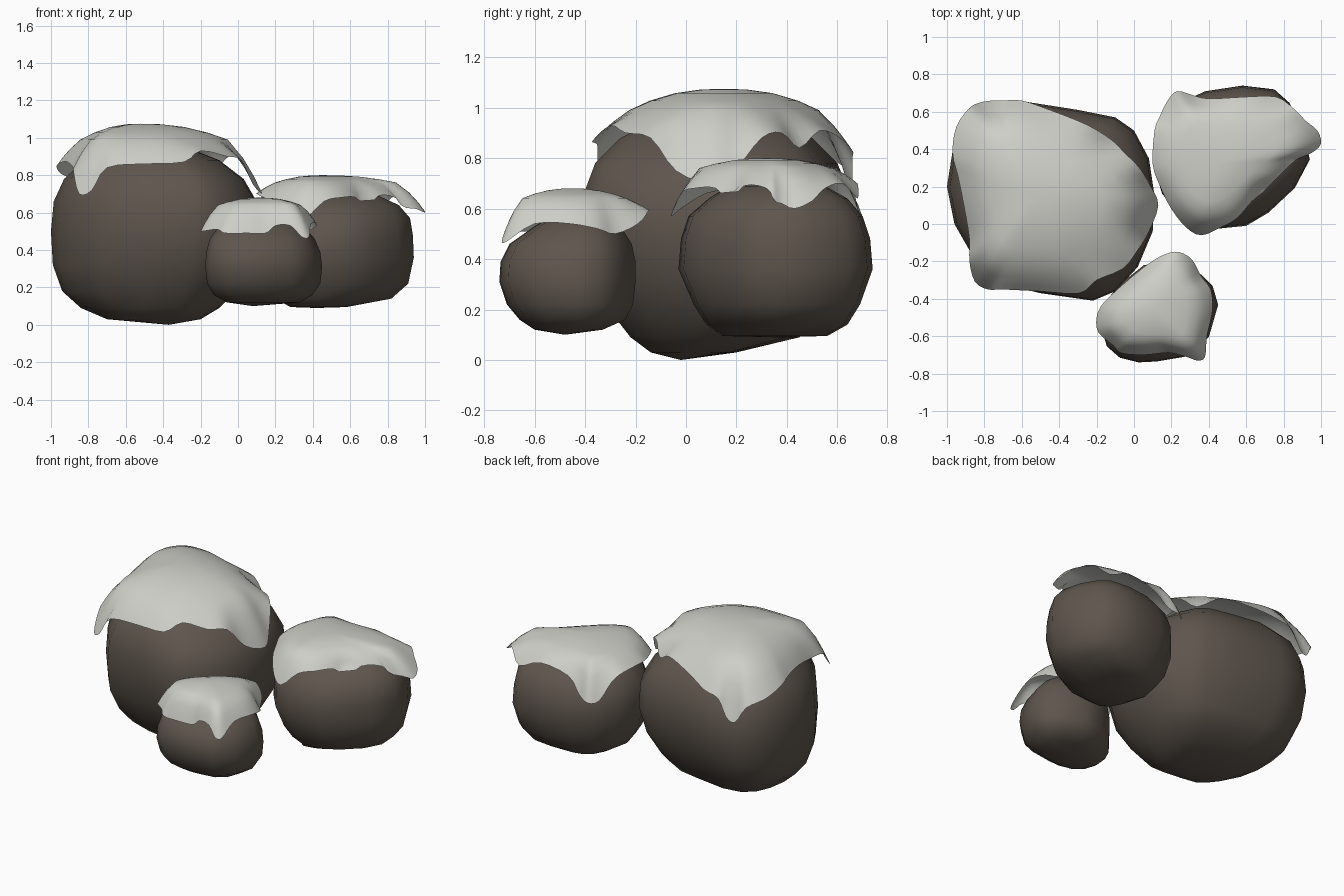
import bpy, bmesh
from mathutils import Vector
from mathutils.bvhtree import BVHTree


def material(name, rgb):
    m = bpy.data.materials.new(name)
    m.diffuse_color = (*rgb, 1)
    return m


STONE = material("brown stone", (0.113, 0.092, 0.074))
SNOW = material("pale snow", (0.62, 0.62, 0.58))


def loft(name, rings, top, bottom, mat):
    """Skin closed rings from bottom to top; optional centre points close the ends."""
    bm = bmesh.new()
    vs = [[bm.verts.new(p) for p in r] for r in rings]
    n = len(vs[0])
    for a, b in zip(vs, vs[1:]):
        for i in range(n):
            j = (i + 1) % n
            bm.faces.new((a[i], a[j], b[j], b[i]))
    t = bm.verts.new(top)
    for i in range(n):
        bm.faces.new((vs[-1][i], vs[-1][(i + 1) % n], t))
    if bottom:
        b = bm.verts.new(bottom)
        for i in range(n):
            bm.faces.new((vs[0][(i + 1) % n], vs[0][i], b))
    tree = BVHTree.FromBMesh(bm)
    me = bpy.data.meshes.new(name)
    bm.to_mesh(me)
    bm.free()
    me.materials.append(mat)
    for p in me.polygons:
        p.use_smooth = True
    bpy.context.collection.objects.link(bpy.data.objects.new(name, me))
    return tree


def rock(name, outline, profile, top, bottom):
    """Plan outline fitted into the x and y range of every height row."""
    xs, ys = zip(*outline)
    lx, ly, w, d = min(xs), min(ys), max(xs) - min(xs), max(ys) - min(ys)
    rings = [[(x0 + (x - lx) / w * (x1 - x0), y0 + (y - ly) / d * (y1 - y0), z)
              for x, y in outline] for z, x0, x1, y0, y1 in profile]
    return loft(name, rings, top, bottom, STONE)


def smooth_rim(pts, steps=3):
    """Closed Catmull-Rom curve through the rim points."""
    v = [Vector(p) for p in pts]
    n, out = len(v), []
    for i in range(n):
        a, b, c, d = v[i - 1], v[i], v[(i + 1) % n], v[(i + 2) % n]
        for k in range(steps):
            t = k / steps
            out.append(0.5 * (2 * b + (c - a) * t + (2 * a - 5 * b + 4 * c - d) * t * t
                              + (3 * b - a - 3 * c + d) * t ** 3))
    return out


def snow(name, rim, top, edge, tree):
    """Thin domed sheet with a dripping rim, always kept just above the stone."""
    rim, top = smooth_rim(rim), Vector(top)
    n = len(rim)
    # Averaged rim keeps the inner dome free of ridges
    soft = [sum((rim[(i + k) % n] for k in range(-5, 6)), Vector()) / 11 for i in range(n)]
    rings = []
    for t in (1, 0.94, 0.86, 0.74, 0.58, 0.38, 0.18):
        ring = []
        drip = max(0, (t - 0.74) / 0.26)
        for r, s in zip(rim, soft):
            p = top.lerp(s.lerp(r, max(0, (t - 0.5) / 0.5)), t)
            target = edge + (r.z - edge) * drip
            p.z = top.z - (top.z - target) * t ** 2.4
            hit = tree.ray_cast(Vector((p.x, p.y, 3)), Vector((0, 0, -1)))[0]
            if hit:
                p.z = max(p.z, hit.z + 0.02)
            ring.append(p)
        rings.append(ring)
    loft(name, rings, top, None, SNOW)


# Large stone and its snow (outlines run anticlockwise)
big = rock("large_stone",
           [(.11, .15), (.08, .35), (0, .5), (-.1, .57), (-.3, .61), (-.62, .66), (-.8, .63),
            (-.91, .54), (-.97, .39), (-1, .2), (-.96, 0), (-.88, -.14), (-.75, -.31),
            (-.5, -.37), (-.22, -.41), (-.1, -.36), (.02, -.23), (.1, -.04)],
           [(.03, -.7, -.2, -.14, .2), (.09, -.84, -.1, -.22, .45), (.18, -.94, -.01, -.29, .53),
            (.32, -.99, .07, -.37, .61), (.5, -1, .11, -.41, .66), (.66, -.985, .1, -.405, .65),
            (.78, -.93, .03, -.36, .6), (.88, -.82, -.1, -.26, .5), (.95, -.72, -.28, -.12, .36)],
           (-.52, .12, .98), (-.37, -.02, 0))
snow("large_snow_cap",
     [(.13, .1, .7), (.09, .2, .76), (.03, .3, .88), (-.05, .38, .9), (-.12, .45, .84),
      (-.25, .53, .91), (-.45, .61, .88), (-.6, .66, .83), (-.7, .66, .8), (-.76, .66, .69),
      (-.82, .65, .67), (-.88, .62, .77), (-.95, .52, .81), (-.97, .38, .85), (-.94, .25, .87),
      (-.91, .1, .87), (-.88, -.08, .84), (-.88, -.2, .82), (-.85, -.31, .7), (-.78, -.35, .72),
      (-.7, -.35, .84), (-.5, -.36, .86), (-.29, -.37, .87), (-.2, -.3, .93),
      (-.06, -.24, .9), (.02, -.14, .88), (.08, -.04, .75)],
     (-.52, .15, 1.075), .9, big)

# Medium stone and its snow
mid = rock("medium_stone",
           [(.94, .35), (.9, .52), (.83, .65), (.75, .72), (.58, .74), (.38, .71), (.25, .65),
            (.14, .52), (.1, .33), (.15, .17), (.25, .05), (.4, -.02), (.6, 0), (.72, .07),
            (.86, .2)],
           [(.095, .28, .58, .14, .56), (.14, .2, .82, .08, .64), (.22, .14, .91, .03, .69),
            (.36, .1, .94, -.03, .74), (.48, .1, .935, -.02, .73), (.57, .13, .92, .01, .7),
            (.64, .19, .86, .09, .64), (.69, .28, .75, .17, .55)],
           (.5, .36, .71), (.42, .35, .09))
snow("medium_snow_cap",
     [(1, .43, .6), (.98, .5, .63), (.92, .55, .68), (.85, .62, .7), (.76, .68, .64),
      (.6, .68, .7), (.4, .67, .66), (.31, .69, .57), (.23, .71, .54), (.18, .66, .55),
      (.14, .58, .66), (.11, .5, .7), (.1, .32, .7), (.14, .2, .68), (.2, .08, .66),
      (.28, -.02, .6), (.36, -.06, .57), (.46, -.02, .66), (.55, .03, .68), (.63, .12, .68),
      (.69, .17, .61), (.75, .23, .69), (.84, .32, .68), (.88, .35, .63), (.95, .38, .62)],
     (.45, .32, .8), .72, mid)

# Small stone and its snow
small = rock("small_stone",
             [(.45, -.43), (.42, -.33), (.36, -.27), (.2, -.2), (.05, -.22), (-.08, -.32),
              (-.17, -.43), (-.18, -.55), (-.15, -.65), (-.08, -.71), (.02, -.735), (.12, -.73),
              (.3, -.7), (.4, -.6)],
             [(.12, -.06, .33, -.6, -.33), (.16, -.13, .4, -.66, -.24), (.22, -.165, .44, -.71, -.21),
              (.31, -.175, .45, -.74, -.2), (.39, -.17, .44, -.735, -.2), (.46, -.15, .41, -.7, -.215),
              (.53, -.1, .35, -.6, -.26), (.56, -.02, .28, -.55, -.32)],
             (.12, -.45, .58), (.08, -.48, .1))
snow("small_snow_cap",
     [(.42, -.46, .54), (.41, -.35, .52), (.36, -.28, .5), (.31, -.19, .54), (.24, -.15, .59),
      (.17, -.16, .59), (.08, -.21, .56), (-.02, -.29, .54), (-.1, -.36, .54), (-.17, -.43, .52),
      (-.2, -.5, .5), (-.19, -.58, .5), (-.11, -.65, .51), (-.07, -.69, .49), (.05, -.7, .49),
      (.15, -.69, .49), (.2, -.69, .53), (.28, -.71, .53), (.34, -.73, .47), (.38, -.71, .47),
      (.39, -.6, .54)],
     (.12, -.45, .68), .6, small)
